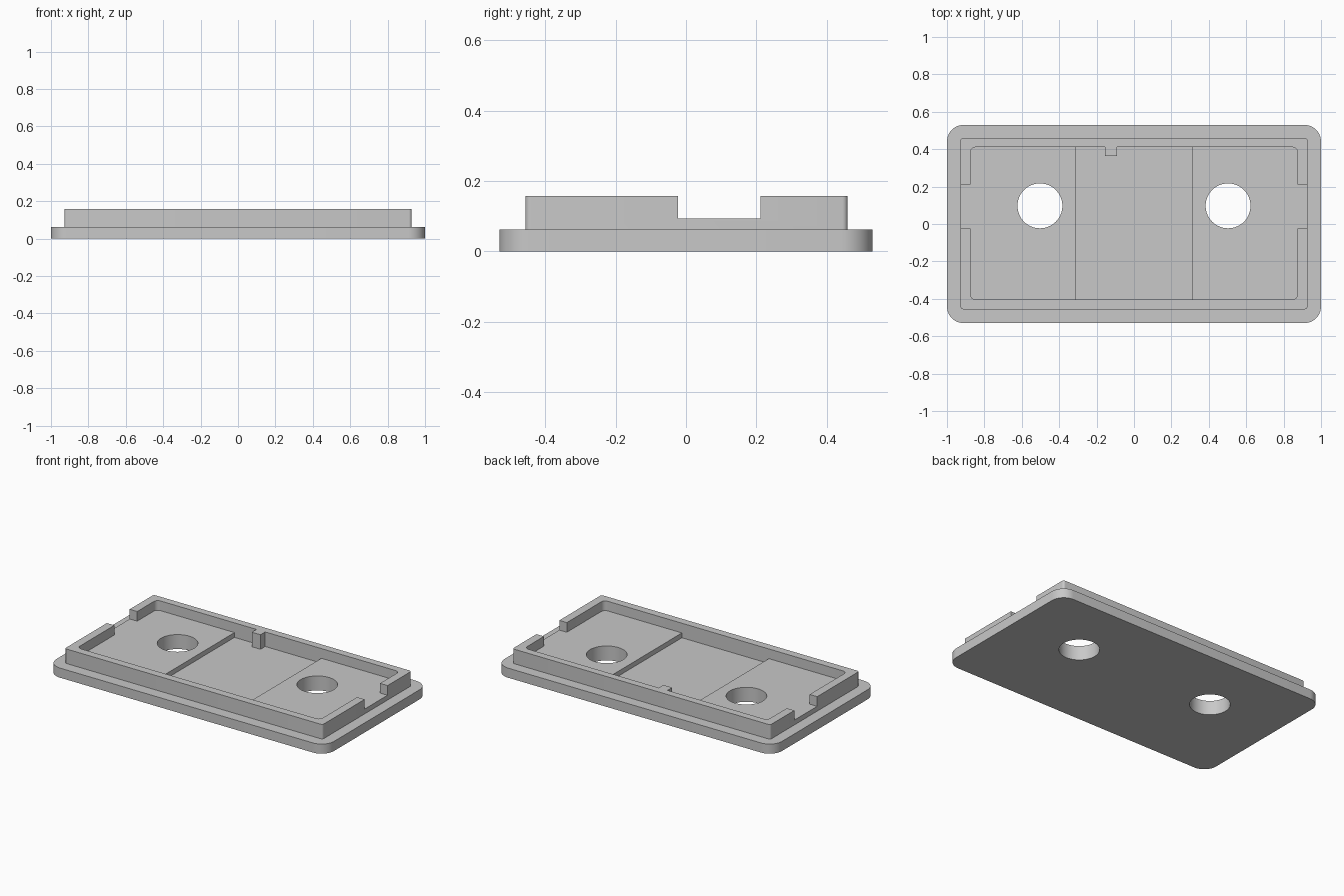
import bpy, bmesh
from math import radians, pi, cos, sin

cube = bpy.data.objects.get("Cube")
if cube:
    bpy.data.objects.remove(cube, do_unlink=True)

# Single grey material
grey = bpy.data.materials.new("plain grey")
grey.use_nodes = True
COLOUR = (0.58, 0.58, 0.58, 1.0)
grey.diffuse_color = COLOUR
grey.node_tree.nodes["Principled BSDF"].inputs["Base Color"].default_value = COLOUR

BASE_TOP, FLOOR, RIM_TOP, CLEAR = 0.0625, 0.094, 0.157, 0.3


def prism(name, points, z0, z1):
    """Extrude a flat outline from z0 up to z1."""
    bm = bmesh.new()
    face = bm.faces.new([bm.verts.new((x, y, z0)) for x, y in points])
    ext = bmesh.ops.extrude_face_region(bm, geom=[face])["geom"]
    top = [v for v in ext if isinstance(v, bmesh.types.BMVert)]
    bmesh.ops.translate(bm, verts=top, vec=(0, 0, z1 - z0))
    bmesh.ops.recalc_face_normals(bm, faces=bm.faces)
    mesh = bpy.data.meshes.new(name)
    bm.to_mesh(mesh)
    bm.free()
    mesh.materials.append(grey)
    obj = bpy.data.objects.new(name, mesh)
    bpy.context.collection.objects.link(obj)
    return obj


def slab(name, x0, x1, y0, y1, z0, z1, radius=0, steps=8):
    """Box with optionally rounded upright corners."""
    if not radius:
        return prism(name, [(x0, y0), (x1, y0), (x1, y1), (x0, y1)], z0, z1)
    centres = [(x1 - radius, y1 - radius), (x0 + radius, y1 - radius),
               (x0 + radius, y0 + radius), (x1 - radius, y0 + radius)]
    points = []
    for i, (cx, cy) in enumerate(centres):
        for k in range(steps + 1):
            a = (i + k / steps) * pi / 2
            points.append((cx + radius * cos(a), cy + radius * sin(a)))
    return prism(name, points, z0, z1)


def disc(name, cx, cy, r, z0, z1, sides=64):
    turns = [2 * pi * i / sides for i in range(sides)]
    return prism(name, [(cx + r * cos(a), cy + r * sin(a)) for a in turns], z0, z1)


def combine(body, tool, operation):
    """Boolean the tool into the body, then discard the tool."""
    bpy.context.view_layer.objects.active = body
    mod = body.modifiers.new(tool.name, "BOOLEAN")
    mod.operation, mod.solver, mod.object = operation, "EXACT", tool
    bpy.ops.object.modifier_apply(modifier=mod.name)
    bpy.data.objects.remove(tool, do_unlink=True)


# Flange with the raised block that becomes the rim
body = slab("cover_plate", -1, 1, -0.53, 0.53, 0, BASE_TOP, 0.09, 12)
block = slab("rim_block", -0.928, 0.928, -0.456, 0.459, 0.03, RIM_TOP, 0.015, 5)
combine(body, block, "UNION")

# Shallow pocket, deeper middle bay and the notches through both end walls
cutters = [
    slab("pocket", -0.874, 0.874, -0.405, 0.411, FLOOR, CLEAR, 0.028, 6),
    slab("middle_bay", -0.313, 0.313, -0.405, 0.411, BASE_TOP, CLEAR),
    slab("end_notches", -1.1, 1.1, -0.023, 0.212, FLOOR, CLEAR),
]
# Round through holes
cutters += [disc("hole", side * 0.503, 0.097, 0.12, -0.1, CLEAR) for side in (-1, 1)]
for cutter in cutters:
    combine(body, cutter, "DIFFERENCE")

# Small locating rib on the back wall
rib = slab("locating_rib", -0.155, -0.092, 0.363, 0.43, 0.04, RIM_TOP)
combine(body, rib, "UNION")

# Smooth the rounded corners and holes, keep edges crisp
bpy.ops.object.select_all(action="DESELECT")
body.select_set(True)
bpy.context.view_layer.objects.active = body
bpy.ops.object.shade_smooth_by_angle(angle=radians(30))
